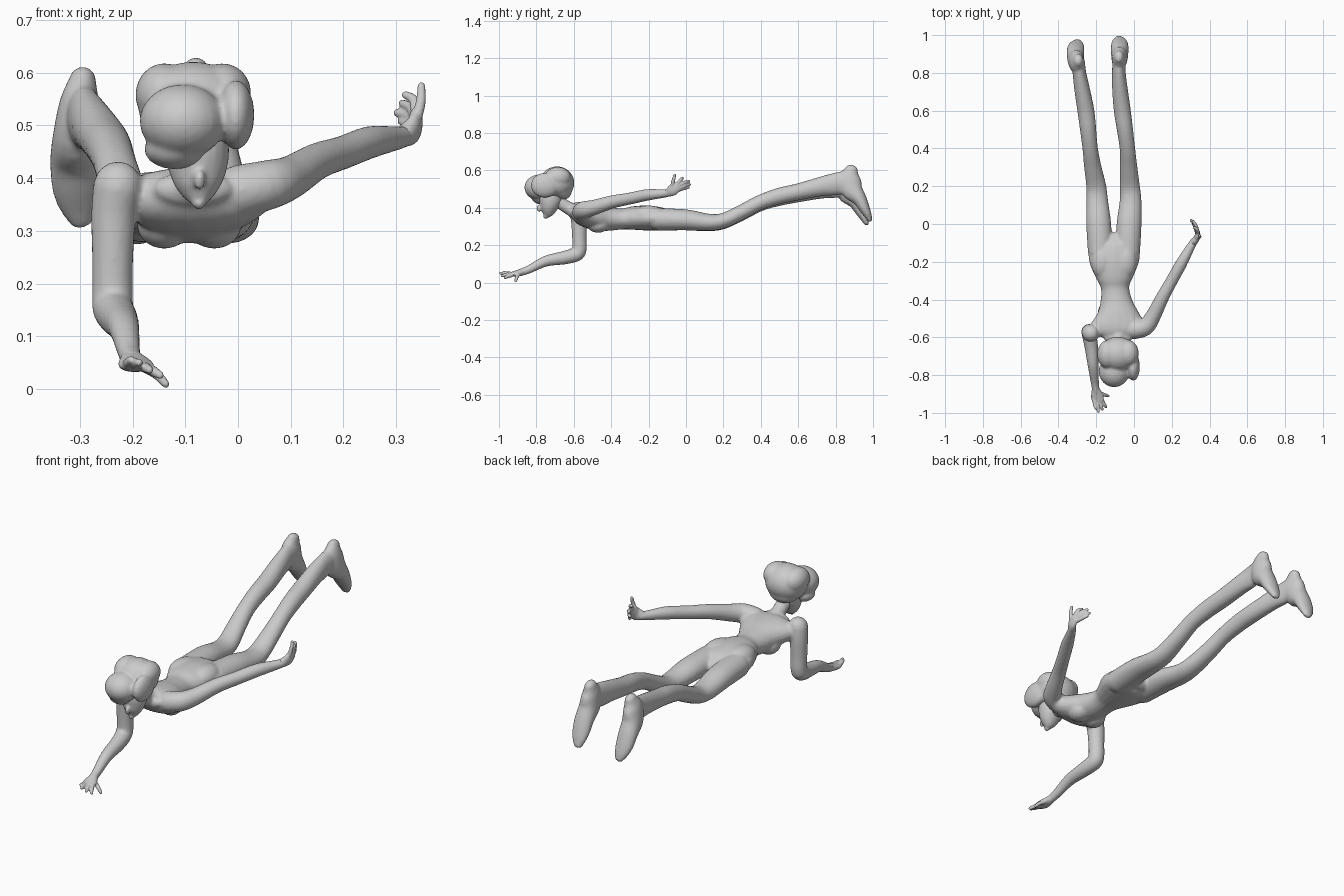
import bpy, bmesh, math
from mathutils import Vector, Matrix

SIDES = 20


def ring(bm, c, u, v, a, b):
    return [bm.verts.new(c + u * a * math.cos(t) + v * b * math.sin(t))
            for t in (2 * math.pi * i / SIDES for i in range(SIDES))]


def spline(p, steps=4):
    """Catmull-Rom through sections (x, y, z, ru, rv)."""
    out = []
    for i in range(len(p) - 1):
        a, b, c, d = p[max(i - 1, 0)], p[i], p[i + 1], p[min(i + 2, len(p) - 1)]
        for s in range(steps):
            t = s / steps
            out.append([0.5 * (2 * q + (r - o) * t + (2 * o - 5 * q + 4 * r - w) * t * t
                               + (3 * q - o - 3 * r + w) * t ** 3)
                        for o, q, r, w in zip(a, b, c, d)])
    return out + [list(p[-1])]


def loft(bm, secs):
    """Smooth elliptical tube with rounded ends; first radius lies towards x."""
    secs = [s if len(s) == 5 else (*s, s[3]) for s in secs]
    p = spline(secs)
    pts = [Vector(s[:3]) for s in p]
    rings = []
    last = len(p) - 1
    for i, s in enumerate(p):
        t = (pts[min(i + 1, last)] - pts[max(i - 1, 0)]).normalized()
        u = Vector((1, 0, 0))
        u = (u - t * u.dot(t)).normalized()
        v = t.cross(u)
        caps = [(0, 1)]
        dome = [(math.sin(k), math.cos(k)) for k in (0.5, 0.95, 1.35)]
        if i == 0:
            caps = [(-h, r) for h, r in reversed(dome)] + caps
        if i == last:
            caps = caps + dome
        for h, r in caps:
            rings.append(ring(bm, pts[i] + t * h * min(s[3], s[4]), u, v, s[3] * r, s[4] * r))
    for a, b in zip(rings, rings[1:]):
        for k in range(SIDES):
            n = (k + 1) % SIDES
            bm.faces.new((a[k], a[n], b[n], b[k]))
    bm.faces.new(rings[0][::-1])
    bm.faces.new(rings[-1])


def blob(bm, c, r):
    m = Matrix.Translation(c) @ Matrix.Diagonal((*r, 1))
    bmesh.ops.create_uvsphere(bm, u_segments=24, v_segments=16, radius=1, matrix=m)


def finish(name, bm, voxel, smooth):
    """Fuse the overlapping volumes into one smooth skin."""
    bmesh.ops.recalc_face_normals(bm, faces=bm.faces)
    me = bpy.data.meshes.new(name)
    bm.to_mesh(me)
    bm.free()
    ob = bpy.data.objects.new(name, me)
    bpy.context.collection.objects.link(ob)
    rm = ob.modifiers.new("fuse", 'REMESH')
    rm.mode = 'VOXEL'
    rm.voxel_size = voxel
    rm.use_smooth_shade = True
    if smooth:
        sm = ob.modifiers.new("soften", 'SMOOTH')
        sm.factor = 0.5
        sm.iterations = smooth
    return ob


# torso: neck end to pelvis
bm = bmesh.new()
loft(bm, [(-.085, -.60, .378, .08, .036), (-.085, -.575, .37, .135, .052),
          (-.085, -.54, .36, .15, .062), (-.087, -.48, .347, .115, .068),
          (-.093, -.42, .34, .088, .064), (-.10, -.34, .34, .075, .056),
          (-.103, -.28, .345, .10, .063), (-.105, -.20, .345, .132, .067),
          (-.105, -.12, .338, .135, .06), (-.105, -.09, .335, .11, .045)])
for x in (-.14, -.045):
    blob(bm, (x, -.47, .312), (.052, .06, .046))     # bust
for x in (-.165, -.045):
    blob(bm, (x, -.20, .362), (.062, .09, .05))      # seat
loft(bm, [(-.085, -.59, .38, .04), (-.08, -.64, .405, .034), (-.078, -.69, .44, .035)])  # neck

# legs: shared profile (y, z, rx, rz), each with its own sideways path
LEG = [(-.15, .338, .066, .06), (0, .335, .066, .056), (.12, .322, .058, .046),
       (.20, .331, .053, .041), (.30, .378, .046, .04), (.40, .43, .041, .04),
       (.50, .463, .043, .044), (.60, .485, .045, .045), (.72, .513, .041, .052),
       (.80, .527, .036, .06), (.86, .54, .035, .058)]
FOOT = [(0, .885, .603, .026, .035), (.006, .875, .56, .038, .058), (.012, .885, .50, .044, .06),
        (.015, .925, .45, .047, .04), (.013, .952, .40, .045, .03), (.008, .970, .365, .037, .022),
        (.003, .982, .338, .024, .015)]
for path, heel, sgn, d in (
        ((-.178, -.187, -.195, -.2, -.218, -.232, -.243, -.255, -.276, -.289, -.295), -.295, -1, -.018),
        ((-.034, -.026, -.018, -.022, -.028, -.035, -.048, -.062, -.075, -.08, -.08), -.08, 1, 0)):
    loft(bm, [(x, y, z + d * max(0, y), a, b) for x, (y, z, a, b) in zip(path, LEG)])
    loft(bm, [(heel + sgn * o * (1 if d else .3), y + d, z + d, a, b) for o, y, z, a, b in FOOT])

# arms
loft(bm, [(-.228, -.578, .385, .047), (-.236, -.572, .33, .043), (-.238, -.57, .24, .039),
          (-.238, -.57, .18, .039), (-.237, -.585, .152, .039), (-.226, -.65, .133, .036),
          (-.216, -.75, .114, .029), (-.207, -.84, .07, .022), (-.2, -.89, .052, .02)])
loft(bm, [(.0, -.56, .375, .05), (.06, -.545, .388, .047), (.10, -.49, .402, .041),
          (.15, -.39, .432, .035), (.20, -.30, .449, .032), (.25, -.21, .468, .031),
          (.295, -.13, .475, .024), (.318, -.09, .479, .02)])
finish("body", bm, .007, 4)


def hand(name, palm, fingers):
    b = bmesh.new()
    loft(b, palm)
    for root, mid, tip in fingers:
        loft(b, [(*root, .0105), (*mid, .0095), (*tip, .0075)])
    finish(name, b, .0035, 2)


# hands
hand("reaching_hand",
     [(-.202, -.875, .056, .022, .019), (-.195, -.915, .047, .033, .015), (-.188, -.94, .044, .03, .011)],
     [((-.21, -.93, .047), (-.208, -.955, .05), (-.203, -.975, .055)),
      ((-.195, -.94, .045), (-.193, -.97, .048), (-.188, -.992, .05)),
      ((-.18, -.94, .042), (-.174, -.965, .04), (-.168, -.982, .036)),
      ((-.168, -.935, .038), (-.158, -.955, .032), (-.148, -.968, .026)),
      ((-.18, -.895, .043), (-.155, -.905, .028), (-.137, -.91, .009))])
hand("trailing_hand",
     [(.312, -.10, .478, .02, .02), (.332, -.075, .492, .016, .03), (.338, -.052, .512, .013, .03)],
     [((.338, -.075, .51), (.347, -.068, .545), (.348, -.06, .575)),
      ((.338, -.05, .525), (.334, -.03, .548), (.318, -.018, .558)),
      ((.336, -.04, .518), (.328, -.01, .534), (.312, .015, .542)),
      ((.334, -.035, .505), (.324, -.005, .518), (.302, .02, .524)),
      ((.332, -.04, .495), (.322, -.015, .502), (.31, .012, .508))])

# head: narrow chin rising into skull, with nose
bm = bmesh.new()
loft(bm, [(-.074, -.75, .354, .014, .014), (-.075, -.742, .37, .032, .031),
          (-.076, -.735, .395, .048, .045), (-.077, -.725, .44, .06, .062),
          (-.08, -.715, .50, .06, .066)])
blob(bm, (-.073, -.785, .397), (.011, .014, .02))
finish("head", bm, .006, 3)

# hair: swept lobes
bm = bmesh.new()
for c, r in (((-.085, -.69, .533), (.104, .093, .088)),
             ((-.105, -.78, .508), (.082, .084, .07)),
             ((-.12, -.77, .455), (.058, .055, .038)),
             ((-.004, -.755, .52), (.035, .075, .066)),
             ((-.14, -.69, .558), (.055, .075, .06)),
             ((-.03, -.685, .562), (.055, .07, .056)),
             ((-.085, -.665, .49), (.075, .055, .05))):
    blob(bm, c, r)
finish("hair", bm, .007, 4)
